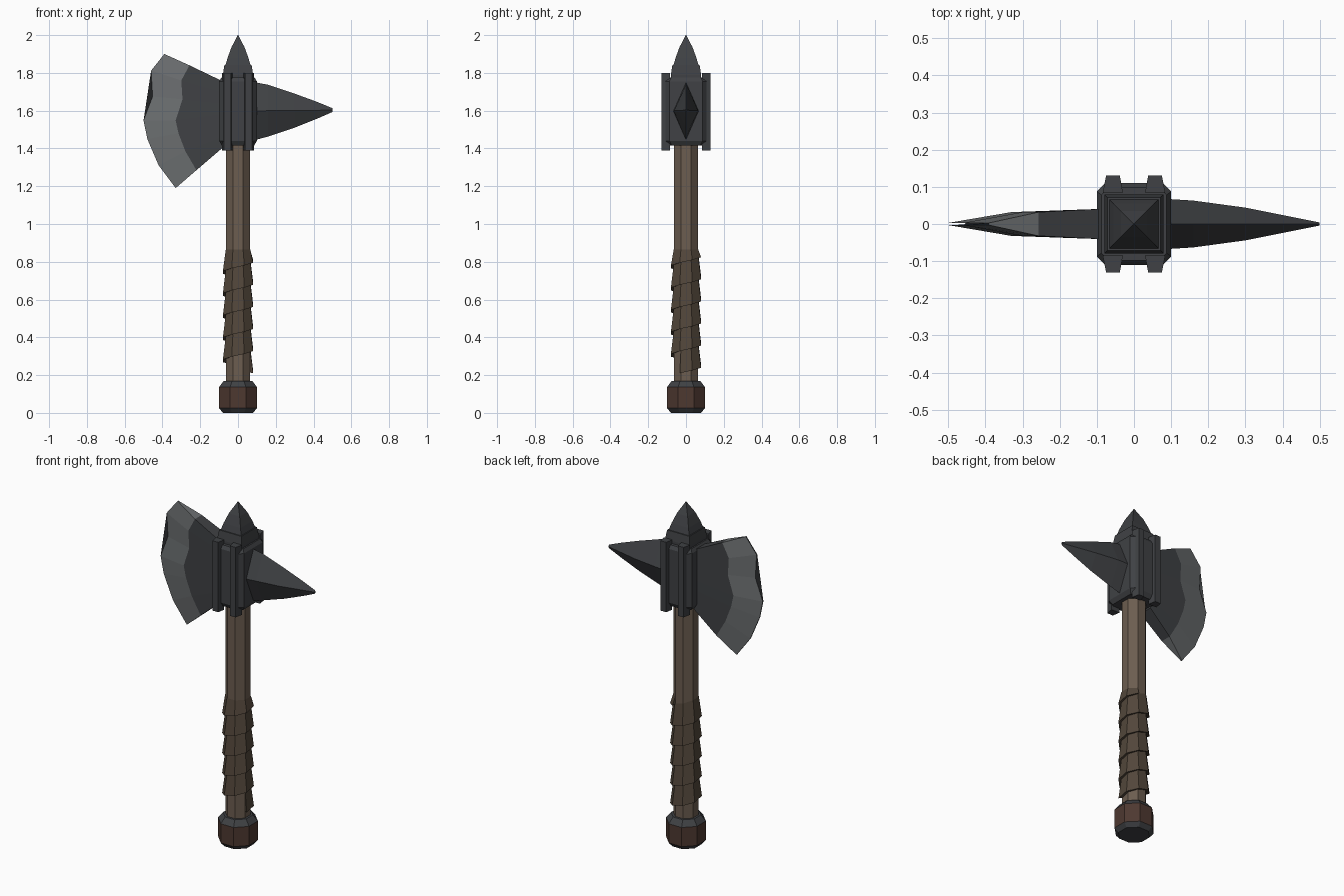
import bpy, bmesh, math

if "Cube" in bpy.data.objects:
    bpy.data.objects.remove(bpy.data.objects["Cube"])


def material(name, rgb):
    m = bpy.data.materials.new(name)
    m.diffuse_color = (*rgb, 1)
    m.use_nodes = True
    m.node_tree.nodes["Principled BSDF"].inputs["Base Color"].default_value = m.diffuse_color
    return m


IRON = material("dark_iron", (0.05, 0.053, 0.058))
EDGE = material("ground_edge", (0.15, 0.16, 0.165))
WOOD = material("wood", (0.15, 0.11, 0.08))
WRAP = material("leather", (0.085, 0.062, 0.043))
GRIP = material("red_brown", (0.075, 0.04, 0.03))


def loft(name, rings, mats, bands=None):
    """Skin a list of equal-length rings and cap both ends."""
    bm = bmesh.new()
    rows = [[bm.verts.new(p) for p in r] for r in rings]
    n = len(rows[0])
    for b in range(len(rows) - 1):
        for i in range(n):
            j = (i + 1) % n
            f = bm.faces.new((rows[b][i], rows[b][j], rows[b + 1][j], rows[b + 1][i]))
            f.material_index = bands[b] if bands else 0
    for row in (rows[0], rows[-1]):
        bm.faces.new(row)
    bmesh.ops.recalc_face_normals(bm, faces=bm.faces[:])
    me = bpy.data.meshes.new(name)
    bm.to_mesh(me)
    bm.free()
    for m in mats:
        me.materials.append(m)
    ob = bpy.data.objects.new(name, me)
    bpy.context.collection.objects.link(ob)
    return ob


def octagon(apothem, z):
    r = apothem / math.cos(math.pi / 8)
    return [(r * math.cos(math.pi / 8 + k * math.pi / 4),
             r * math.sin(math.pi / 8 + k * math.pi / 4), z) for k in range(8)]


def square(h, z):
    return [(-h, -h, z), (h, -h, z), (h, h, z), (-h, h, z)]


def chamfered(a, b, c, z):
    return [(a, -b + c, z), (a, b - c, z), (a - c, b, z), (-a + c, b, z),
            (-a, b - c, z), (-a, -b + c, z), (-a + c, -b, z), (a - c, -b, z)]


# Handle and pommel
loft("shaft", [octagon(0.0625, z) for z in (0.1, 1.45)], [WOOD])
loft("pommel", [octagon(r, z) for r, z in
                ((0.08, 0), (0.1, 0.025), (0.1, 0.137), (0.075, 0.17))],
     [IRON, GRIP], [0, 1, 0])

# Spiral leather wrap, flared at its lower edge
turns = []
for i in range(43):
    a = -math.pi / 8 + i * math.pi / 4
    z = 0.21 + 0.117 * i / 8
    turns.append([(r * math.cos(a), r * math.sin(a), h) for r, h in
                  ((0.064, z + 0.005), (0.0865, z), (0.07, min(z + 0.125, 0.865)))])
loft("leather_wrap", turns, [WRAP])

# Head socket, with clamping ribs front and back
loft("head_socket", [chamfered(0.085, 0.095, 0.02, 1.415), chamfered(0.1, 0.11, 0.022, 1.44),
                     chamfered(0.1, 0.11, 0.022, 1.755), chamfered(0.088, 0.098, 0.02, 1.775)], [IRON])
for sy, side in ((-1, "front"), (1, "back")):
    for sx, hand in ((-1, "left"), (1, "right")):
        loft(f"rib_{side}_{hand}",
             [[(sx * x, sy * y, z) for x, y in
               ((0.03, 0.085), (0.084, 0.085), (0.075, 0.13), (0.038, 0.13))]
              for z in (1.39, 1.80)], [IRON])

# Top cap and finial
loft("top_cap", [square(0.08, 1.76), square(0.08, 1.79), square(0.072, 1.842)], [IRON])
loft("top_spike", [square(h, z) for h, z in
                   ((0.068, 1.835), (0.055, 1.88), (0.035, 1.935), (0.001, 2.0))], [IRON])

# Back spike with diamond cross-section
loft("back_spike", [[(x, -y, c), (x, 0, c + h), (x, y, c), (x, 0, c - h)] for x, y, h, c in
                    ((0.08, 0.068, 0.155, 1.597), (0.16, 0.063, 0.137, 1.6),
                     (0.3, 0.044, 0.09, 1.6), (0.42, 0.02, 0.044, 1.602),
                     (0.5, 0.004, 0.01, 1.603))], [IRON])

# Axe blade: root, bevel line and cutting edge
bevel = [(-0.257, 1.84), (-0.30, 1.76), (-0.294, 1.66), (-0.33, 1.548),
         (-0.315, 1.48), (-0.278, 1.384), (-0.22, 1.285)]
cut = [(-0.39, 1.90), (-0.46, 1.812), (-0.452, 1.675), (-0.50, 1.548),
       (-0.48, 1.45), (-0.42, 1.31), (-0.33, 1.19)]
root = [(-0.08, 1.755 - 0.35 * i / 6) for i in range(7)]
loft("axe_blade", [[(x, -t, z) for x, z in line] + [(x, t, z) for x, z in reversed(line)]
                   for line, t in ((root, 0.041), (bevel, 0.032), (cut, 0.003))],
     [IRON, EDGE], [0, 1])
